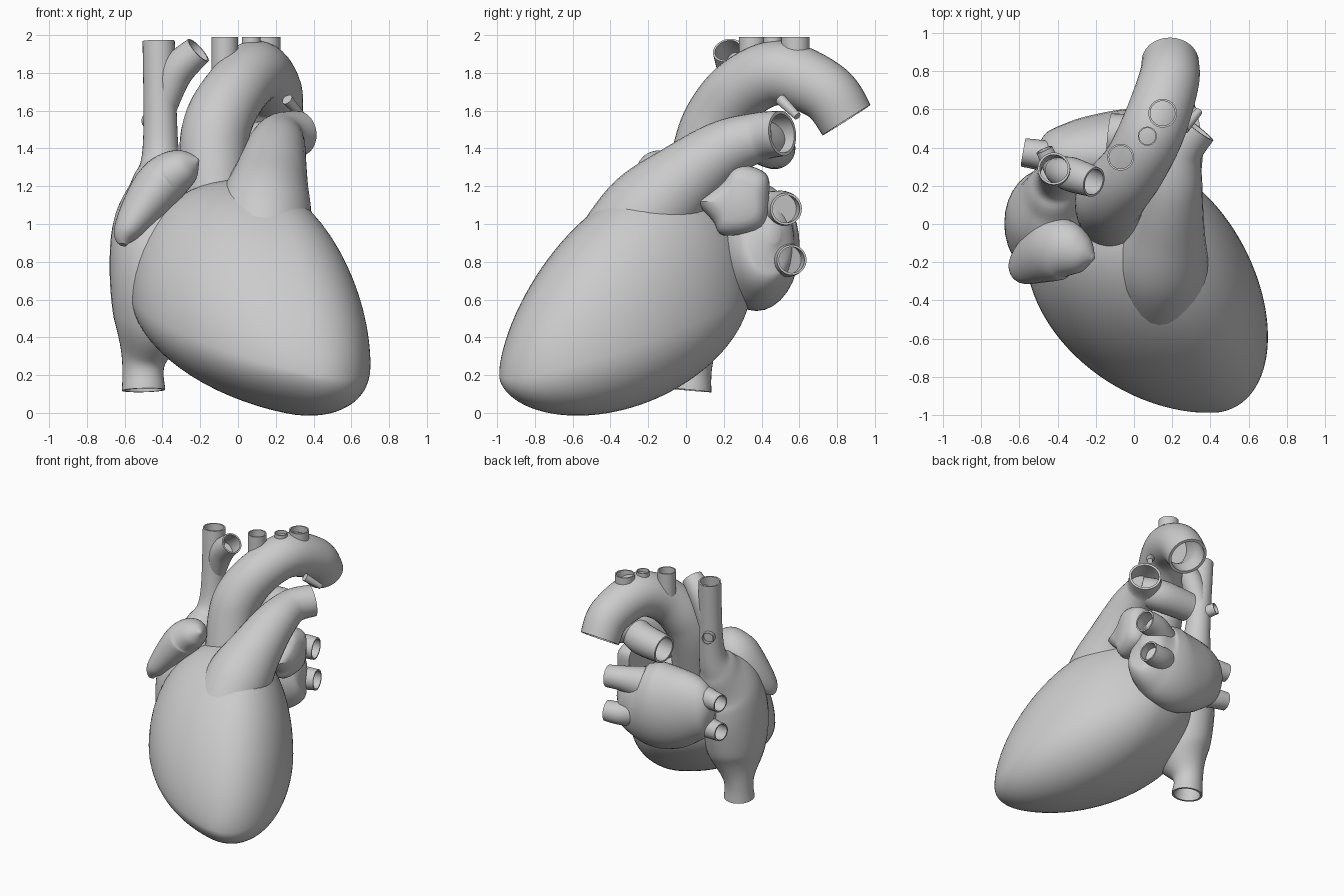
import bpy, bmesh, math
from mathutils import Vector

cube = bpy.data.objects.get("Cube")
if cube:
    bpy.data.objects.remove(cube, do_unlink=True)

tone = (.6, .6, .6, 1)
grey = bpy.data.materials.new("plain grey")
grey.use_nodes = True
grey.diffuse_color = tone
grey.node_tree.nodes["Principled BSDF"].inputs["Base Color"].default_value = tone


def spline(rows, steps=8):
    """Catmull-Rom interpolation through rows of equal length."""
    out = []
    last = len(rows) - 1
    for i in range(last):
        before, start, end, after = (rows[min(max(i + k, 0), last)] for k in (-1, 0, 1, 2))
        for s in range(steps):
            t = s / steps
            out.append([b + t / 2 * (c - a + t * (2 * a - 5 * b + 4 * c - d + t * (3 * (b - c) + d - a)))
                        for a, b, c, d in zip(before, start, end, after)])
    return out + [list(rows[-1])]


def circle(count):
    """Cosine and sine pairs around a full turn."""
    return [(math.cos(math.tau * i / count), math.sin(math.tau * i / count)) for i in range(count)]


def loft(name, rings):
    """Skin a list of equal rings, capping both ends."""
    bm = bmesh.new()
    loops = [[bm.verts.new(point) for point in ring] for ring in rings]
    for near, far in zip(loops, loops[1:]):
        for i in range(len(near)):
            bm.faces.new((near[i - 1], near[i], far[i], far[i - 1]))
    bm.faces.new(loops[0])
    bm.faces.new(loops[-1])
    bmesh.ops.recalc_face_normals(bm, faces=bm.faces)
    mesh = bpy.data.meshes.new(name)
    bm.to_mesh(mesh)
    bm.free()
    mesh.materials.append(grey)
    part = bpy.data.objects.new(name, mesh)
    bpy.context.collection.objects.link(part)
    bpy.ops.object.select_all(action='DESELECT')
    part.select_set(True)
    bpy.context.view_layer.objects.active = part
    bpy.ops.object.shade_smooth_by_angle(angle=math.radians(40))


def tube(name, rows, side=(1, 0, 0), open_start=False, open_end=False, depth=8):
    """Vessel along rows of x, y, z, radius along side and, if it differs, radius across."""
    path = spline([row if len(row) == 5 else (*row, row[3]) for row in rows])
    centres = [Vector(row[:3]) for row in path]
    outer, inner = [], []
    for k, (centre, row) in enumerate(zip(centres, path)):
        along = (centres[min(k + 1, len(path) - 1)] - centres[max(k - 1, 0)]).normalized()
        u = Vector(side)
        u = (u - along * u.dot(along)).normalized()
        v = along.cross(u)
        ring = [u * row[3] * c + v * row[4] * s for c, s in circle(32)]
        outer.append([centre + offset for offset in ring])
        inner.append([centre + offset * .86 for offset in ring])
    # Open ends turn inward so the vessel has a wall
    start = inner[:depth][::-1] if open_start else []
    end = inner[-depth:][::-1] if open_end else []
    loft(name, start + outer + end)


def lerp(a, b, t):
    return a + (b - a) * t


# Ventricles: lopsided egg from apex to base, its cross-sections tilted to the right
apex, base = Vector((.4, -.99, .2)), Vector((0, .34, .65))
body = []
for k in range(1, 48):
    t = (1 - math.cos(math.pi * k / 48)) / 2
    axis = lerp(apex, base, t)
    swell, late_swell = (2 * math.sqrt(p * (1 - p)) for p in (t, t ** 1.2))
    ring = []
    for c, s in circle(64):
        x = c * swell * (.46 if c > 0 else .74)
        z = s * late_swell * (.74 if s > 0 else .4)
        ring.append(axis + Vector((x, 0, z - x / 5)))
    body.append(ring)
loft("ventricles", body)

# Pulmonary trunk and its right branch
tube("pulmonary_trunk", [
    (.13, -.4, .8, .24), (.14, -.2, 1.05, .25), (.17, 0, 1.24, .2),
    (.2, .2, 1.39, .16), (.23, .38, 1.46, .13), (.32, .51, 1.48, .12)], open_end=True)
tube("right_pulmonary_artery", [
    (.24, .36, 1.45, .11), (.1, .44, 1.42, .12), (-.13, .47, 1.4, .11)],
    side=(0, 0, 1), open_end=True)

# Aorta with its arch branches
tube("aorta", [
    (-.1, 0, .95, .17), (-.13, .1, 1.35, .18), (-.1, .17, 1.55, .18), (0, .3, 1.72, .17),
    (.1, .5, 1.8, .17), (.18, .74, 1.7, .16), (.19, .85, 1.55, .15)],
    open_end=True, depth=16)
for name, x, y, radius in (("first_arch_branch", -.07, .35, .07),
                           ("second_arch_branch", .07, .46, .05),
                           ("third_arch_branch", .15, .58, .075)):
    tube(name, [(x, y, 1.8, radius), (x, y, 1.99, radius)], open_end=True)
tube("arterial_ligament", [(.26, .5, 1.66, .03), (.34, .59, 1.57, .02)])

# Great veins running through the right atrium
tube("vena_cava_and_right_atrium", [
    (-.5, .02, .12, .115), (-.5, .03, .27, .115), (-.46, 0, .48, .2, .24),
    (-.44, 0, .75, .24, .29), (-.43, .05, 1, .23, .26), (-.42, .17, 1.2, .15, .17),
    (-.41, .25, 1.4, .095), (-.42, .29, 1.97, .085)],
    open_start=True, open_end=True)
tube("vena_cava_branch", [
    (-.4, .28, 1.6, .07), (-.33, .26, 1.8, .09), (-.21, .22, 1.92, .08)],
    side=(0, 1, 0), open_end=True)
tube("azygos_stub", [(-.42, .28, 1.53, .05), (-.47, .39, 1.55, .045)], open_end=True)
tube("right_auricle", [
    (-.61, -.26, .89, .02), (-.59, -.23, .96, .07, .09), (-.48, -.16, 1.12, .12, .15),
    (-.38, -.13, 1.24, .13, .16), (-.27, -.16, 1.31, .09, .1), (-.21, -.18, 1.34, .01)],
    side=(-1, 0, 1))

# Left atrium and the four pulmonary veins
tube("left_atrium", [
    (-.5, .37, .93, .03, .05), (-.45, .37, .93, .12, .19), (-.3, .36, .92, .19, .28),
    (-.05, .37, .88, .23, .34), (.13, .4, .9, .2, .3), (.24, .45, .94, .13, .2),
    (.29, .47, .95, .03, .05)], side=(0, 1, 0))
for name, root, tip, y, z, radius in (("upper_left_vein", .08, .34, .53, 1.08, .085),
                                      ("lower_left_vein", .08, .33, .56, .81, .08),
                                      ("upper_right_vein", -.3, -.58, .38, 1.04, .07),
                                      ("lower_right_vein", -.3, -.58, .37, .8, .07)):
    tube(name, [(root, y - .12, lerp(.94, z, .7), radius * 1.6),
                (lerp(root, tip, .5), y - .03, z, radius * 1.15),
                (tip, y, z, radius)], side=(0, 1, 0), open_end=True)

# Left auricle: a flap lofted from shrinking copies of one outline
middle = Vector((0, .27, 1.12))
corners = [(-.23, 0), (-.09, .09), (0, .19), (.15, .15), (.17, .03), (.13, -.14),
           (-.07, -.18), (-.13, -.1), (-.23, 0)]
outline = spline(corners, 5)[:-1]
flap = []
for k in range(10):
    lift = k / 10
    size = math.sqrt(1 - lift ** 4)
    flap.append([middle + Vector((lerp(.2, .37, lift) + y / 20, y * size, z * size))
                 for y, z in outline])
loft("left_auricle", flap)
